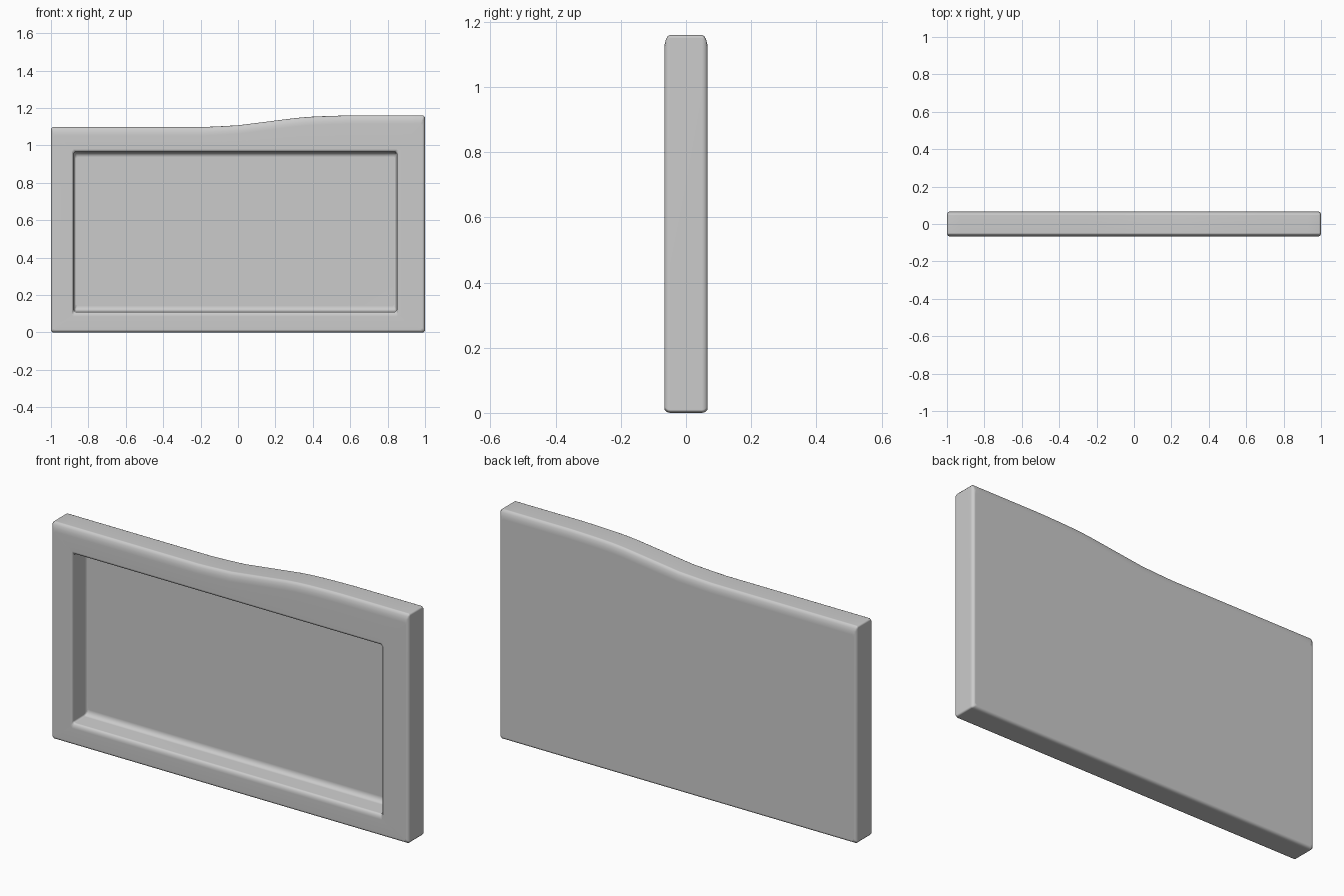
import bpy, bmesh, math

if "Cube" in bpy.data.objects:
    bpy.data.objects.remove(bpy.data.objects["Cube"])

HALF = 0.0665   # half thickness
N = 32          # samples along the top edge
TOP = [(-1.0, 1.098), (-0.17, 1.098), (0.0, 1.107), (0.15, 1.126),
       (0.34, 1.150), (0.45, 1.156), (0.6, 1.160), (1.0, 1.160)]


def wave(x):
    # top edge: low on the left, rising gently to the right
    for (xa, za), (xb, zb) in zip(TOP, TOP[1:]):
        if x <= xb:
            return za + (zb - za) * (x - xa) / (xb - xa)
    return TOP[-1][1]


def outline(x0, x1, z0, top, r):
    # closed loop with small clipped corners, top sampled right to left
    pts = [(x0 + r, z0), (x1 - r, z0), (x1, z0 + r), (x1, top(x1) - r)]
    for i in range(N + 1):
        x = (x1 - r) + (x0 - x1 + 2 * r) * i / N
        pts.append((x, top(x)))
    return pts + [(x0, top(x0) - r), (x0, z0 + r)]


def outer(y, side, drop):
    pts = outline(-1 + side, 1 - side, side, lambda x: wave(x) - drop, 0.010)
    return [(x, y, z) for x, z in pts]


def inner(depth, side, low, high):
    pts = outline(-0.88 + side, 0.85 - side, 0.11 + low,
                  lambda x: 0.965 - high, 0.010)
    return [(x, -HALF + depth, z) for x, z in pts]


# back rim then front rim: rounded, taller along the top
STEPS = 4
curve = [math.pi / 2 * i / STEPS for i in range(STEPS + 1)]
rim = [(0.018 * (1 - math.cos(a)), 0.015 * (1 - math.sin(a)),
        0.045 * (1 - math.sin(a))) for a in curve]
rings = [outer(HALF - y, s, d) for y, s, d in rim]
rings += [outer(-HALF + y, s, d) for y, s, d in reversed(rim)]

# recess: softened lip, steep wall, rounded inner corner
for a in curve:
    k = 1 - math.sin(a)
    rings.append(inner(0.014 * (1 - math.cos(a)),
                       -0.010 * k, -0.025 * k, -0.015 * k))
for a in curve:
    k = 1 - math.cos(a)
    rings.append(inner(0.085 + 0.023 * math.sin(a),
                       0.003 + 0.010 * k, 0.004 + 0.028 * k, 0.004 + 0.024 * k))

# loft the loops and cap the back and the recess floor
bm = bmesh.new()
loops = [[bm.verts.new(p) for p in ring] for ring in rings]
for a, b in zip(loops, loops[1:]):
    for i in range(len(a)):
        j = (i + 1) % len(a)
        bm.faces.new((a[i], a[j], b[j], b[i]))
bm.faces.new(loops[0])
bm.faces.new(loops[-1])
bmesh.ops.recalc_face_normals(bm, faces=bm.faces)
mesh = bpy.data.meshes.new("framed_panel")
bm.to_mesh(mesh)
bm.free()

panel = bpy.data.objects.new("framed_panel", mesh)
bpy.context.collection.objects.link(panel)
bpy.context.view_layer.objects.active = panel
panel.select_set(True)
bpy.ops.object.shade_smooth_by_angle(angle=math.radians(50))
weighted = panel.modifiers.new("even_shading", 'WEIGHTED_NORMAL')
weighted.keep_sharp = True
